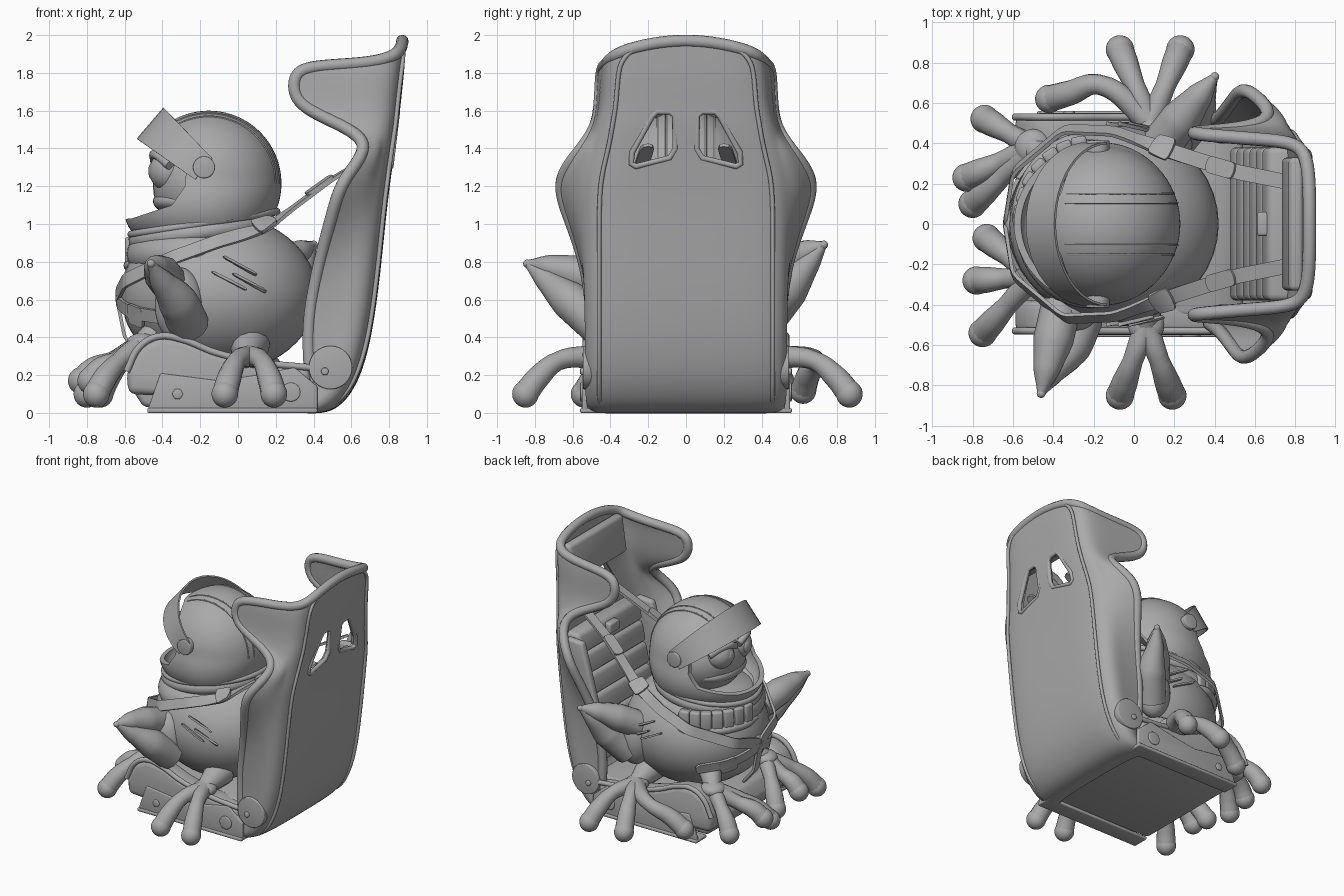
import bpy, bmesh, math
from mathutils import Vector

cube = bpy.data.objects.get("Cube")
if cube:
    bpy.data.objects.remove(cube, do_unlink=True)

grey = bpy.data.materials.new("plain_grey")
grey.use_nodes = True
grey.diffuse_color = (0.4, 0.4, 0.4, 1)
grey.node_tree.nodes["Principled BSDF"].inputs["Base Color"].default_value = (0.4, 0.4, 0.4, 1)


def add(name, data):
    ob = bpy.data.objects.new(name, data)
    bpy.context.collection.objects.link(ob)
    data.materials.append(grey)
    return ob


def finish(ob, angle=40):
    bpy.ops.object.select_all(action='DESELECT')
    ob.select_set(True)
    bpy.context.view_layer.objects.active = ob
    bpy.ops.object.convert(target='MESH')
    bpy.ops.object.shade_smooth_by_angle(angle=math.radians(angle))
    return bpy.context.object


def from_bm(name, bm):
    bmesh.ops.recalc_face_normals(bm, faces=bm.faces)
    me = bpy.data.meshes.new(name)
    bm.to_mesh(me)
    bm.free()
    return add(name, me)


def bevel(ob, width, segments=3):
    m = ob.modifiers.new("bevel", 'BEVEL')
    m.width, m.segments = width, segments


def thicken(ob, amount, offset=0):
    m = ob.modifiers.new("thickness", 'SOLIDIFY')
    m.thickness, m.offset = amount, offset


def subdivide(ob, levels=2):
    ob.modifiers.new("smooth", 'SUBSURF').levels = levels


def cut(ob, cutter):
    m = ob.modifiers.new("cut", 'BOOLEAN')
    m.operation, m.object, m.solver = 'DIFFERENCE', cutter, 'EXACT'


def ball(name, loc, size):
    bm = bmesh.new()
    bmesh.ops.create_uvsphere(bm, u_segments=40, v_segments=24, radius=1)
    for v in bm.verts:
        v.co = Vector(loc) + v.co * Vector(size)
    return finish(from_bm(name, bm))


def prism(name, outline, a, b, axis='y', width=0.0):
    """Extrude an outline along y (outline is x, z) or along x (outline is y, z)."""
    bm = bmesh.new()
    verts = [bm.verts.new((p, a, q) if axis == 'y' else (a, p, q)) for p, q in outline]
    face = bm.faces.new(verts)
    ext = bmesh.ops.extrude_face_region(bm, geom=[face])["geom"]
    shift = Vector((0, b - a, 0)) if axis == 'y' else Vector((b - a, 0, 0))
    bmesh.ops.translate(bm, verts=[e for e in ext if isinstance(e, bmesh.types.BMVert)], vec=shift)
    ob = from_bm(name, bm)
    if width:
        bevel(ob, width)
    return ob


def disc(name, x, z, r, a, b, sides=32):
    ring = [(x + r * math.cos(i * math.tau / sides), z + r * math.sin(i * math.tau / sides)) for i in range(sides)]
    return finish(prism(name, ring, a, b, 'y', 0.006))


def tube(name, points, radii, kind='BEZIER', cyclic=False):
    cu = bpy.data.curves.new(name, 'CURVE')
    cu.dimensions, cu.bevel_depth, cu.bevel_resolution = '3D', 1, 4
    cu.resolution_u, cu.use_fill_caps = 8, True
    sp = cu.splines.new(kind)
    pts = sp.bezier_points if kind == 'BEZIER' else sp.points
    pts.add(len(points) - 1)
    if not isinstance(radii, (list, tuple)):
        radii = [radii] * len(points)
    for p, co, r in zip(pts, points, radii):
        p.radius = r
        if kind == 'BEZIER':
            p.co, p.handle_left_type, p.handle_right_type = co, 'AUTO', 'AUTO'
        else:
            p.co = (*co, 1)
    sp.use_cyclic_u = cyclic
    if kind == 'NURBS':
        sp.order_u, sp.use_endpoint_u = 4, not cyclic
    return finish(add(name, cu))


BODY, SIZE = Vector((-0.1, 0, 0.63)), Vector((0.52, 0.49, 0.42))


def strap(name, points, width):
    """Flat band that lies on the belly wherever it would sink into it."""
    line = [Vector(a).lerp(Vector(b), t / 5) for a, b in zip(points, points[1:]) for t in range(5)]
    line.append(Vector(points[-1]))
    for i, p in enumerate(line):
        d = p - BODY
        reach = Vector((d.x / SIZE.x, d.y / SIZE.y, d.z / SIZE.z)).length
        if reach < 1.03:
            line[i] = BODY + d * (1.03 / reach)
    bm = bmesh.new()
    rows = []
    for i, p in enumerate(line):
        along = line[min(i + 1, len(line) - 1)] - line[max(i - 1, 0)]
        up = (p - BODY).normalized().lerp(Vector((0, 0, 1)), max(0, min(1, p.x / .25)))
        side = along.cross(up).normalized() * width / 2
        rows.append((bm.verts.new(p - side), bm.verts.new(p + side)))
    for (a, b), (c, d) in zip(rows, rows[1:]):
        bm.faces.new((a, b, d, c))
    ob = from_bm(name, bm)
    subdivide(ob, 1)
    thicken(ob, 0.018)
    return finish(ob)


# Seat shell rows: back x, back z, panel half width, wing edge x, z, half width
rows = [(0.35, 0.02, .45, .40, .06, .47), (0.51, 0.01, .48, .38, .2, .49), (0.64, 0.19, .48, .37, .38, .49),
        (0.705, 0.5, .48, .38, .55, .5), (0.74, 0.8, .48, .43, .8, .53), (0.77, 1.1, .48, .50, 1.06, .63),
        (0.79, 1.25, .47, .55, 1.24, .69), (0.81, 1.4, .43, .72, 1.42, .53), (0.83, 1.52, .41, .54, 1.53, .47),
        (0.84, 1.63, .39, .30, 1.63, .455), (0.86, 1.8, .38, .29, 1.78, .45), (0.87, 1.95, .36, .36, 1.835, .44)]
bm = bmesh.new()
grid, edges, seams = [], {1: [], -1: []}, {1: [], -1: []}
for i, (xb, zb, hw, xe, ze, we) in enumerate(rows):
    drop = 0.08 if i == len(rows) - 1 else 0
    half = [(xe, we, ze), ((xe + xb) / 2, (we + hw) / 2 + .02, (ze + zb) / 2 - drop * .6),
            (xb - .07, hw + .045, zb - drop), (xb, hw - .03, zb - drop * .3)]
    pts = half + [(xb, 0, zb + drop * .5)] + [(x, -y, z) for x, y, z in reversed(half)]
    grid.append([bm.verts.new(p) for p in pts])
    for s in (1, -1):
        edges[s].append((xe, s * we, ze))
        seams[s].append((xb + .004, s * (hw - .02), zb - drop))
    top_line = pts
for r, q in zip(grid, grid[1:]):
    for k in range(len(r) - 1):
        bm.faces.new((r[k], r[k + 1], q[k + 1], q[k]))
shell = from_bm("seat_shell", bm)
subdivide(shell, 3)
thicken(shell, 0.04)
slot = [(.06, 1.575), (.085, 1.595), (.155, 1.595), (.18, 1.57), (.285, 1.38), (.29, 1.32), (.265, 1.305),
        (.085, 1.35), (.055, 1.4)]
for s in (1, -1):
    cutter = prism("slot_cutter", [(s * y, z) for y, z in slot], 0.6, 1.0, 'x')
    cutter.hide_render = True
    cut(shell, cutter)
    cutter.hide_set(True)
finish(shell)
for s in (1, -1):
    tube("slot_frame", [(.825 + (z - 1.45) * .12, s * y, z) for y, z in slot], 0.016, 'POLY', True)
top_seam = [(.875, .26, 1.95), (.88, 0, 1.97), (.875, -.26, 1.95)]
tube("back_seam", seams[1] + top_seam + seams[-1][::-1], 0.012, 'NURBS')
tube("edge_piping", edges[1] + top_line[1:-1] + edges[-1][::-1], 0.033, 'NURBS')

# Padded backrest, headrest and seat base
for i in range(6):
    z = 0.3 + i * 0.16
    x = 0.47 + i * 0.032
    finish(prism("back_pad", [(x, z), (x + .14, z), (x + .16, z + .155), (x + .032, z + .155)], -.38, .38, 'y', .03))
finish(prism("pad_badge", [(-.06, 1.15), (.06, 1.15), (.06, 1.23), (-.06, 1.23)], .61, .68, 'x', .015))
finish(prism("headrest_pad", [(.73, 1.62), (.81, 1.62), (.84, 1.9), (.77, 1.9)], -.33, .33, 'y', .025))
finish(prism("seat_pan", [(-.5, .03), (.45, .02), (.55, .2), (.4, .26), (-.5, .25), (-.57, .14)], -.46, .46, 'y', .03))
bolster = [(-.58, .1), (.4, .05), (.38, .24), (.1, .27), (-.12, .32), (-.3, .39), (-.42, .405), (-.52, .35), (-.59, .22)]
rail = [(-.48, .01), (.42, .01), (.42, .14), (.3, .24), (.1, .2), (-.1, .17), (-.41, .21)]
for s in (1, -1):
    side = [(xe + .03, ze) for _, _, _, xe, ze, _ in rows[2:7]] + [(xb - .07, zb) for xb, zb, *_ in rows[6:2:-1]]
    finish(prism("back_bolster", side, s * .4, s * .46, 'y', .02))
    finish(prism("side_bolster", bolster, s * .38, s * .54, 'y', .04))
    tube("bolster_piping", [(x, s * .53, z) for x, z in bolster[2:]], .018)
    finish(prism("mount_rail", rail, s * .52, s * .55, 'y', .008))
    finish(prism("rail_foot", [(-.48, 0), (.42, 0), (.42, .025), (-.48, .025)], s * .43, s * .56, 'y', .008))
    disc("hinge_disc", .49, .24, .115, s * .48, s * .545)
    for x, z, r in ((-.32, .1, .03), (.28, .11, .05), (.46, .22, .022)):
        disc("bolt", x, z, r, s * .5, s * .56, 6 if r < .04 else 24)

# Frog body with wide jaw and toothy grin
ball("body", BODY, SIZE)
ball("jaw", (-.21, 0, .84), (.38, .42, .19))
ball("chest", (-.28, 0, .58), (.33, .38, .3))
ring = [i * math.tau / 16 for i in range(16)]
tube("collar", [(-.19 + .34 * math.cos(a), .33 * math.sin(a), .96 + .05 * math.cos(a)) for a in ring], .05, 'BEZIER', True)
lip = [math.radians(92 + i * 16) for i in range(7)]
tube("lower_lip", [(-.21 + .37 * math.cos(a), .43 * math.sin(a), .78) for a in lip], [.01] + [.03] * 5 + [.01])
for i in range(7):
    a = math.radians(100 + i * 12)
    c, n = Vector((-.21 + .36 * math.cos(a), .41 * math.sin(a), .86)), Vector((math.cos(a), math.sin(a), 0))
    t = Vector((-n.y, n.x, 0))
    bm = bmesh.new()
    bmesh.ops.create_cube(bm, size=1)
    for v in bm.verts:
        v.co = c + n * v.co.x * .06 + t * v.co.y * .078 + Vector((0, 0, v.co.z * .14))
    tooth = from_bm("tooth", bm)
    bevel(tooth, .015)
    finish(tooth)
for s in (1, -1):
    for x, z in ((-.08, .83), (-.14, .75), (-.03, .74)):
        strap("skin_crease", [(x, s * .5, z), (x + .18, s * .46, z - .1)], .014)

# Folded hind legs, arms and toes
for s, knee, hip, heel in ((-1, (-.46, -.84, .79), (-.36, -.4, .68), (-.26, -.46, .46)),
                           (1, (.4, .73, .89), (.12, .38, .7), (.2, .42, .5))):
    k, h, f = Vector(knee), Vector(hip), Vector(heel)
    tube("thigh", [h, h.lerp(k, .4) + Vector((0, 0, .01)), h.lerp(k, .75) + Vector((0, 0, .01)), k], [.10, .1, .065, .02])
    tube("shin", [f, f.lerp(k, .4) + Vector((.02, 0, 0)), f.lerp(k, .75), k], [.11, .105, .06, .018])
    ball("hip", h.lerp(f, .5), (.13, .11, .2))
    ball("knee", k, (.022, .022, .022))
feet = [((.08, .5, .3), (.08, .3, .36), [(-.42, .62, .12), (-.07, .865, .1), (.23, .865, .1)]),
        ((.06, -.5, .3), (.06, -.3, .36), [(-.07, -.85, .1), (.19, -.85, .1)]),
        ((-.5, .38, .37), (-.3, .17, .53), [(-.74, .52, .13), (-.83, .23, .17), (-.80, .1, .1)]),
        ((-.5, -.26, .37), (-.3, -.12, .53), [(-.73, -.07, .1), (-.78, -.28, .17), (-.75, -.54, .1)])]
for base, root, tips in feet:
    b = Vector(base)
    ball("foot_pad", b, (.09, .09, .055))
    tube("limb", [root, b], [.11, .06])
    for tip in tips:
        t = Vector(tip)
        mid = b.lerp(t, .5)
        mid.z = .275
        if tip[0] < -.4 and base[0] > 0:
            mid.y += .13
        end = mid.lerp(t, .62) + Vector((0, 0, .02))
        tube("toe", [b, mid, end, t], [.06, .05, .064, .068])
        ball("toe_tip", t, (.07, .07, .072))

# Helmet: sphere with drawn-out chin, trimmed rim and face opening
bm = bmesh.new()
bmesh.ops.create_uvsphere(bm, u_segments=64, v_segments=40, radius=.385)
for v in bm.verts:
    low = max(0, min(1, (.02 - v.co.z) / .28))
    v.co.y *= 1 + .2 * low
    if v.co.x < 0:
        v.co.x *= 1 + .42 * low
    v.co += Vector((-.155, 0, 1.215))
bmesh.ops.bisect_plane(bm, geom=bm.verts[:] + bm.edges[:] + bm.faces[:], plane_co=(-.16, 0, 1.0),
                       plane_no=(-.16, 0, 1), clear_inner=True)
helmet = from_bm("helmet", bm)
thicken(helmet, .035, -1)
opening = prism("face_cutter", [(-.9, 1.0), (-.56, 1.03), (-.35, 1.1), (-.28, 1.2), (-.27, 1.36), (-.36, 1.5),
                                (-.9, 1.55)], -.6, .6)
opening.hide_render = True
cut(helmet, opening)
finish(helmet)
opening.hide_set(True)
tube("helmet_rim", [(-.18 + .385 * math.cos(a), .355 * math.sin(a), 1.005 + .06 * math.cos(a)) for a in ring],
     .02, 'BEZIER', True)
for s in (1, -1):
    arc = [math.radians(a) for a in range(0, 121, 10)]
    for y in (.105, .152):
        r = math.sqrt(.385 ** 2 - y ** 2)
        tube("helmet_stripe", [(-.155 + r * math.cos(a), s * y, 1.215 + r * math.sin(a)) for a in arc], .005)
    disc("visor_pivot", -.18, 1.3, .058, s * .34, s * .415)
    disc("rim_stud", -.15, 1.11, .026, s * .34, s * .395)

# Raised visor
aim, up = Vector((-.76, 0, .65)), Vector((.65, 0, .76))
bm = bmesh.new()
last = None
for i in range(25):
    a = math.radians(-90 + i * 7.5)
    c = Vector((-.18, .4 * math.sin(a), 1.29)) + aim * .37 * math.cos(a)
    w = .072 + .036 * math.cos(a)
    pair = [bm.verts.new(c - up * w), bm.verts.new(c + up * w)]
    if last:
        bm.faces.new((last[0], last[1], pair[1], pair[0]))
    last = pair
visor = from_bm("visor", bm)
thicken(visor, .012)
finish(visor)

# Face inside the helmet
ball("head", (-.17, 0, 1.2), (.28, .31, .27))
ball("muzzle", (-.28, 0, 1.12), (.17, .25, .08))
for s in (1, -1):
    ball("eye", (-.36, s * .11, 1.28), (.11, .11, .11))
    ball("pupil", (-.455, s * .1, 1.28), (.02, .04, .045))
    tube("eyelid", [(-.36, s * .23, 1.31), (-.44, s * .12, 1.37), (-.44, s * .02, 1.33)], .025)

# Harness
for s in (1, -1):
    strap("shoulder_strap", [(.8, s * .2, 1.42), (.5, s * .26, 1.24), (.15, s * .37, .98), (-.1, s * .46, .91),
                             (-.35, s * .47, .82), (-.6, s * .26, .7), (-.64, 0, .62)], .075)
    strap("lap_strap", [(-.38, s * .43, .5), (-.55, s * .22, .54), (-.64, 0, .6)], .07)
    strap("strap_buckle", [(.19, s * .365, 1.03), (.09, s * .4, .98)], .12)
    strap("strap_adjuster", [(.5, s * .26, 1.255), (.36, s * .3, 1.155)], .085)
    strap("lap_buckle", [(-.5, s * .3, .5), (-.58, s * .2, .53)], .11)
strap("crotch_strap", [(-.64, 0, .6), (-.6, 0, .4), (-.5, 0, .28)], .06)
ball("harness_lock", (-.62, 0, .6), (.025, .07, .07))
